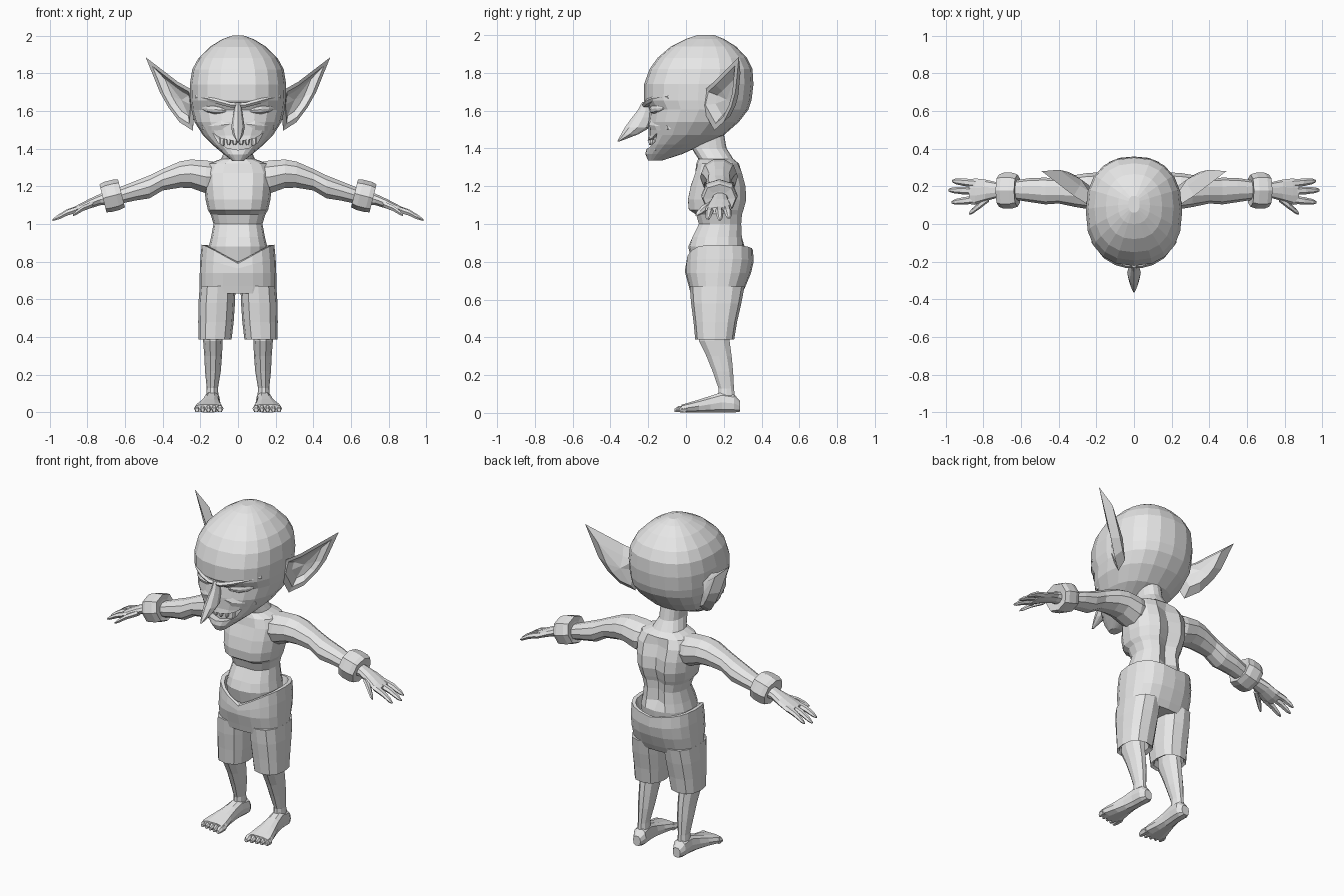
import bpy, bmesh, math
from mathutils import Vector

grey = bpy.data.materials.new("plain grey")
grey.diffuse_color = (0.8, 0.8, 0.8, 1)


def finish(name, bm):
    bmesh.ops.recalc_face_normals(bm, faces=bm.faces)
    me = bpy.data.meshes.new(name)
    bm.to_mesh(me)
    bm.free()
    me.materials.append(grey)
    ob = bpy.data.objects.new(name, me)
    bpy.context.collection.objects.link(ob)
    return ob


def loft(name, axis, secs, n=10, p=2.0, s=1, tweak=None):
    """Skin superellipse sections (t, a, b, ra, rb) placed along an axis; s mirrors x."""
    bm = bmesh.new()
    rings = []
    for t, a, b, ra, rb in secs:
        ring = []
        for i in range(n):
            c, d = math.cos(2 * math.pi * i / n), math.sin(2 * math.pi * i / n)
            u = a + ra * math.copysign(abs(c) ** (2 / p), c)
            v = b + rb * math.copysign(abs(d) ** (2 / p), d)
            co = Vector({'x': (t, u, v), 'y': (u, t, v), 'z': (u, v, t)}[axis])
            if tweak:
                co = tweak(co)
            co.x *= s
            ring.append(bm.verts.new(co))
        rings.append(ring)
    for r, q in zip(rings, rings[1:]):
        for i in range(n):
            j = (i + 1) % n
            bm.faces.new((r[i], r[j], q[j], q[i]))
    bm.faces.new(rings[0])
    bm.faces.new(rings[-1])
    return finish(name, bm)


def front_back(rows):
    """Turn (z, front y, back y, half width) rows into loft sections."""
    return [(z, 0, (f + b) / 2, w, (b - f) / 2) for z, f, b, w in rows]


# Head
head = loft("head", 'z', front_back([
    (1.335, -.20, -.13, .03), (1.37, -.215, -.02, .075), (1.42, -.207, .09, .135),
    (1.47, -.198, .20, .185), (1.54, -.20, .28, .23), (1.605, -.192, .33, .247),
    (1.655, -.222, .347, .253), (1.74, -.222, .357, .256), (1.82, -.193, .352, .243),
    (1.88, -.15, .322, .21), (1.94, -.08, .265, .15), (1.98, 0, .2, .085),
    (2.0, .06, .15, .03)]), n=20, p=2.35)

# Mouth: crescent recess cut along the curve of the face
half = [(0, 1.442), (.05, 1.445), (.09, 1.455), (.132, 1.48), (.105, 1.432), (.06, 1.404), (0, 1.393)]
outline = half + [(-x, z) for x, z in half[-2:0:-1]]
bm = bmesh.new()
near = [bm.verts.new((x, -.35, z)) for x, z in outline]
deep = [bm.verts.new((x, -.172 + 4 * x * x, z)) for x, z in outline]
for i in range(len(outline)):
    j = (i + 1) % len(outline)
    bm.faces.new((near[i], near[j], deep[j], deep[i]))
bmesh.ops.triangulate(bm, faces=[bm.faces.new(near), bm.faces.new(deep)])
cutter = finish("mouth_cutter", bm)
cutter.hide_render = True
cutter.hide_viewport = True
cut = head.modifiers.new("mouth", 'BOOLEAN')
cut.operation = 'DIFFERENCE'
cut.solver = 'EXACT'
cut.object = cutter

# Teeth and fangs
for i, x in enumerate((-.085, -.05, -.017, .017, .05, .085)):
    y = -.188 + 4 * x * x
    top = 1.442 + 2.2 * x * x
    low = 1.39 if abs(x) > .08 else 1.418
    loft(f"tooth_{i}", 'z', [(top + .006, x, y, .014, .012), ((top + low) / 2, x, y, .013, .012),
                             (low, x, y - .004, .005, .005)], n=6)

# Nose
loft("nose", 'z', [(1.645, 0, -.212, .015, .02), (1.60, 0, -.215, .022, .042),
                   (1.565, 0, -.228, .028, .057), (1.51, 0, -.258, .036, .067),
                   (1.475, 0, -.298, .028, .046), (1.437, 0, -.358, .006, .006)], n=8, p=1.7)


# Neck and torso, with a groove down the spine and breastbone
def groove(co):
    if abs(co.x) < .005 and .9 < co.z < 1.31:
        co.y += -.035 if co.y > .17 else .01
    return co


loft("torso", 'z', front_back([
    (.80, .03, .30, .15), (.88, .012, .31, .155), (.93, .025, .305, .143), (1.0, .06, .30, .13),
    (1.05, .045, .305, .145), (1.075, .005, .315, .16), (1.13, 0, .33, .172), (1.2, .015, .325, .18),
    (1.27, .04, .305, .185), (1.32, .055, .28, .16), (1.345, .065, .25, .09),
    (1.40, .03, .215, .065), (1.48, .03, .2, .065)]), n=16, p=2.3, tweak=groove)


# Shorts: hips with a waistband dipping at the front
def waistband(co):
    if co.z > .79:
        k = 1 if co.z > .83 else .5
        f = max(0, (.178 - co.y) / .178) * max(0, 1 - abs(co.x) / .19)
        co.z += k * (.03 * min(1, abs(co.x) / .19) - .07 * f)
    return co


loft("shorts_hips", 'z', [(.63, 0, .16, .195, .135), (.67, 0, .165, .203, .15), (.74, 0, .17, .203, .174),
                          (.80, 0, .177, .2, .181), (.86, 0, .178, .193, .177),
                          (.862, 0, .178, .17, .163), (.81, 0, .175, .15, .15)],
     n=20, p=2.5, tweak=waistband)

for s, side in ((1, "left"), (-1, "right")):
    # Shorts leg with a hollow hem
    loft(f"{side}_shorts_leg", 'z', [(.44, .128, .15, .055, .085), (.40, .125, .15, .07, .09),
                                     (.388, .122, .152, .088, .103), (.48, .117, .155, .094, .115),
                                     (.58, .113, .16, .097, .133), (.67, .108, .165, .095, .145)],
         n=12, p=2.5, s=s)
    # Lower leg
    loft(f"{side}_leg", 'z', [(.46, .135, .15, .055, .085), (.38, .133, .15, .052, .085),
                              (.30, .132, .175, .047, .07), (.22, .133, .195, .042, .057),
                              (.13, .136, .213, .03, .043), (.05, .137, .215, .035, .05)], n=10, s=s)
    # Foot, flattened on the ground
    loft(f"{side}_foot", 'y', [(.285, .135, .035, .025, .03), (.255, .135, .05, .042, .05),
                               (.19, .138, .056, .04, .056), (.13, .144, .046, .045, .046),
                               (.07, .15, .036, .058, .036), (.01, .155, .027, .075, .027),
                               (-.025, .157, .022, .076, .022)], n=10, p=2.6, s=s)
    for i in range(5):
        x = .096 + i * .0305
        r = .019 if i == 0 else .015
        e = -.06 + .006 * i
        loft(f"{side}_toe_{i}", 'y', [(.0, x, .02, r, .02), (e + .02, x, .02, r, .019),
                                      (e, x, .013, r * .6, .011)], n=6, s=s)
    # Arm running into the palm
    loft(f"{side}_arm", 'x', [(.06, .17, 1.25, .08, .07), (.17, .175, 1.25, .1, .092),
                              (.25, .175, 1.267, .095, .079), (.31, .175, 1.262, .085, .073),
                              (.40, .175, 1.235, .066, .06), (.47, .175, 1.197, .071, .064),
                              (.55, .18, 1.175, .064, .054), (.64, .18, 1.147, .05, .045),
                              (.73, .18, 1.13, .042, .032), (.79, .178, 1.107, .058, .027),
                              (.845, .172, 1.082, .07, .023), (.875, .17, 1.07, .064, .018)],
         n=10, s=s)
    # Wrist cuff, tilted with the forearm
    loft(f"{side}_cuff", 'x', [(.62, .177, 1.163, .05, .045), (.615, .177, 1.163, .086, .074),
                               (.645, .177, 1.155, .095, .08), (.695, .177, 1.143, .095, .08),
                               (.72, .177, 1.136, .086, .074), (.715, .177, 1.136, .045, .038)],
         n=8, p=2.3, s=s,
         tweak=lambda co: co + Vector(((co.z - 1.15) * .25, 0, 0)))
    # Fingers and thumb
    tips = [(.84, .215, 1.085, .965, .228, 1.03), (.84, .175, 1.085, .985, .18, 1.02),
            (.84, .13, 1.08, .968, .115, 1.025), (.77, .14, 1.105, .875, .055, 1.047)]
    for i, (x0, y0, z0, x1, y1, z1) in enumerate(tips):
        loft(f"{side}_finger_{i}", 'x',
             [(x0 + (x1 - x0) * k, y0 + (y1 - y0) * k, z0 + (z1 - z0) * k + h, r, r * .85)
              for k, h, r in ((0, 0, .022), (.5, .008, .02), (.85, .003, .015), (1, 0, .006))],
             n=6, s=s)
    # Eye and upper lid under a slanted brow
    loft(f"{side}_eye", 'x', [(.06, -.178, 1.6, .006, .005), (.085, -.18, 1.604, .015, .018),
                              (.125, -.168, 1.608, .018, .024), (.165, -.143, 1.612, .015, .018),
                              (.19, -.118, 1.614, .006, .005)], n=8, s=s)
    loft(f"{side}_brow", 'x', [(.0, -.212, 1.63, .02, .014), (.04, -.213, 1.632, .021, .015),
                               (.10, -.198, 1.648, .02, .016), (.16, -.162, 1.665, .02, .015),
                               (.225, -.085, 1.675, .015, .01)], n=6, s=s)
    # Cheek fold beside the grin
    loft(f"{side}_cheek", 'x', [(.04, -.185, 1.53, .01, .02), (.09, -.178, 1.525, .018, .03),
                                (.14, -.145, 1.52, .02, .03), (.19, -.085, 1.52, .015, .02)], n=6, s=s)
    # Pointed, cupped ear
    rim = [(.24, .10, 1.71), (.32, .15, 1.755), (.49, .28, 1.885), (.415, .262, 1.70),
           (.37, .24, 1.62), (.31, .20, 1.54), (.24, .15, 1.495), (.23, .08, 1.62)]
    bm = bmesh.new()
    rim = [Vector(v) for v in rim]
    mid = sum(rim, Vector()) / len(rim)
    back = Vector((-.035, .042, -.01))

    def put(v):
        return bm.verts.new((v.x * s, v.y, v.z))

    outer = [put(v) for v in rim]
    lip = [put(mid + (v - mid) * .78) for v in rim]
    cup = [put(mid + (v - mid) * .5 + back * .6) for v in rim]
    rear = [put(mid + (v - mid) * .65 + back) for v in rim]
    for a, b in ((outer, lip), (lip, cup), (rear, outer)):
        for i in range(8):
            j = (i + 1) % 8
            bm.faces.new((a[i], a[j], b[j], b[i]))
    for ring, c in ((cup, mid + back * .75), (rear, mid + back * 1.3)):
        hub = put(c)
        for i in range(8):
            bm.faces.new((ring[i], ring[(i + 1) % 8], hub))
    finish(f"{side}_ear", bm)
